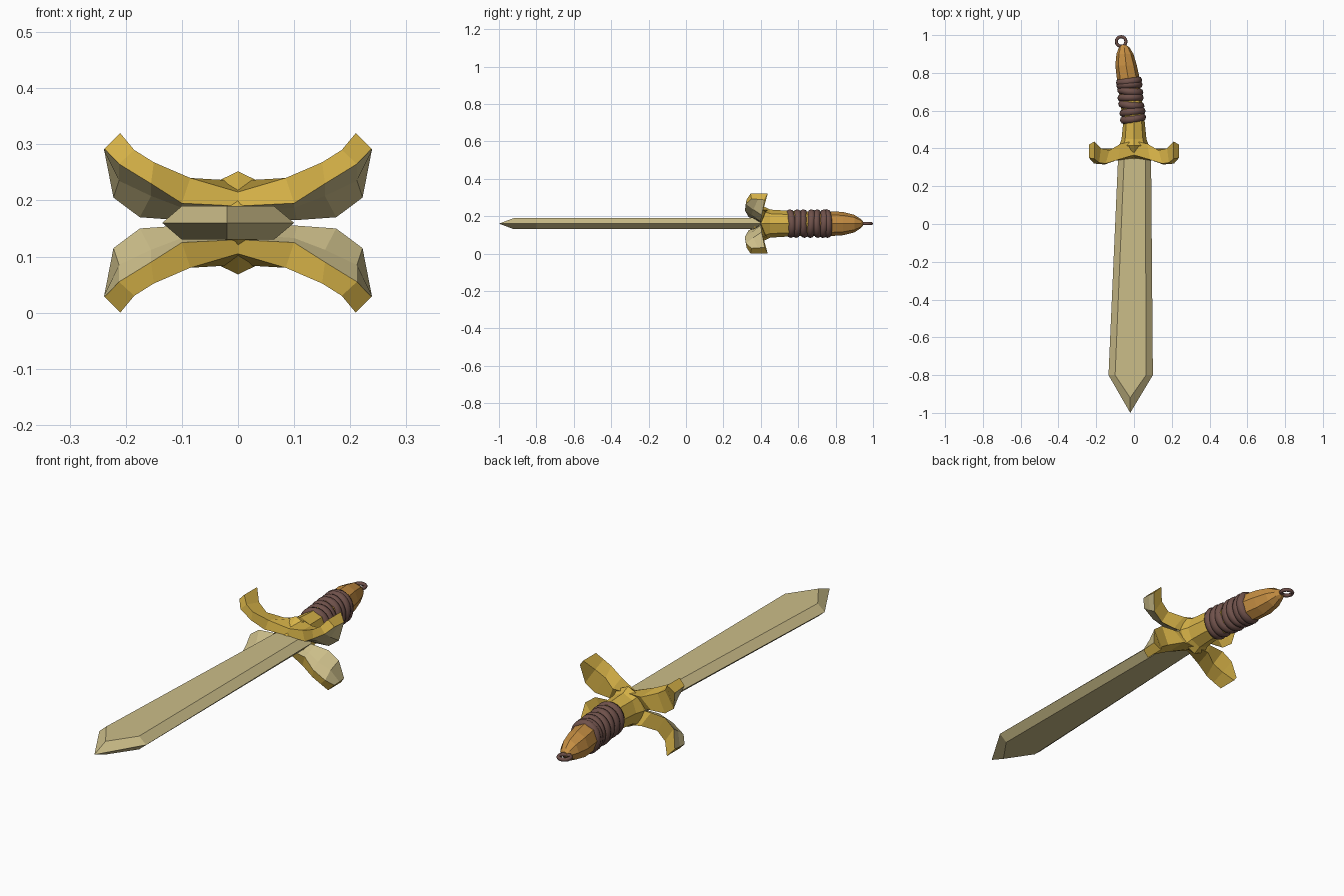
import bpy, bmesh, math
from mathutils import Vector, Matrix

if "Cube" in bpy.data.objects:
    bpy.data.objects.remove(bpy.data.objects["Cube"])

ZC = 0.16  # height of the sword's middle plane


def material(name, rgb):
    m = bpy.data.materials.new(name)
    m.diffuse_color = (*rgb, 1)
    m.use_nodes = True
    m.node_tree.nodes["Principled BSDF"].inputs["Base Color"].default_value = m.diffuse_color
    return m


gold = material("gold", (0.68, 0.45, 0.065))
steel = material("pale steel", (0.60, 0.51, 0.25))
orange = material("orange wood", (0.56, 0.27, 0.055))
brown = material("brown leather", (0.16, 0.083, 0.07))


def loft(name, rings, mats, pick=lambda i, j: 0, closed=False, smooth=False):
    """Skin a list of point rings; pick(ring, strip) gives the material slot."""
    bm = bmesh.new()
    vs = [[bm.verts.new(p) for p in r] for r in rings]
    n, m = len(rings[0]), len(rings)
    for i in range(m if closed else m - 1):
        for j in range(n):
            k, i2 = (j + 1) % n, (i + 1) % m
            f = bm.faces.new((vs[i][j], vs[i][k], vs[i2][k], vs[i2][j]))
            f.material_index = pick(i, j)
            f.smooth = smooth
    if not closed:
        bm.faces.new(vs[0])
        bm.faces.new(vs[-1]).material_index = pick(m - 2, 0)
    bmesh.ops.remove_doubles(bm, verts=bm.verts, dist=1e-5)
    bmesh.ops.recalc_face_normals(bm, faces=bm.faces)
    me = bpy.data.meshes.new(name)
    bm.to_mesh(me)
    bm.free()
    for mat in mats:
        me.materials.append(mat)
    ob = bpy.data.objects.new(name, me)
    ob.location.z = ZC
    bpy.context.collection.objects.link(ob)
    return ob


# Blade: bevelled bar with a pointed tip
def blade_ring(y, a, b, c, d, h=0.03, y_in=None):
    yi = y if y_in is None else y_in
    return [(a, y, 0), (b, yi, h), (c, yi, h), (d, y, 0), (c, yi, -h), (b, yi, -h)]


loft("blade", [blade_ring(0.40, -0.082, -0.05, 0.06, 0.09),
               blade_ring(-0.80, -0.135, -0.10, 0.064, 0.10),
               blade_ring(-1.0, -0.02, -0.02, -0.02, -0.02, y_in=-0.92)], [steel])

# Guard: one curved horn, mirrored sideways and top to bottom
# each station: top front, lower front, inner middle, lower back, top back
horn = [
    [(0, .365, .215), (0, .35, .19), (0, .37, .18), (0, .41, .165), (0, .44, .235)],
    [(.085, .34, .24), (.10, .335, .195), (.10, .365, .187), (.105, .40, .165), (.07, .425, .225)],
    [(.15, .32, .268), (.155, .315, .23), (.155, .35, .208), (.175, .40, .17), (.13, .39, .245)],
    [(.185, .325, .29), (.212, .32, .265), (.212, .36, .235), (.222, .405, .205), (.175, .40, .275)],
    [(.21, .345, .32), (.238, .35, .292), (.239, .385, .29), (.238, .42, .287), (.21, .437, .32)],
]
guard = loft("guard", [[(x, y, z - ZC) for x, y, z in r] for r in horn], [gold, steel],
             lambda i, j: 1 if j in (1, 2) else 0)
mir = guard.modifiers.new("mirror", 'MIRROR')
mir.use_axis = (True, False, True)
mir.use_mirror_merge = False

# Grip: eight-sided bent handle, gold near the guard and orange at the pommel
stations = [(.345, 0, .08, .03), (.415, 0, .078, .092), (.45, 0, .066, .075),
            (.53, 0, .058, .070), (.65, -.015, .058, .066), (.78, -.032, .060, .066),
            (.84, -.042, .057, .062), (.90, -.048, .045, .047), (.935, -.052, .028, .024),
            (.947, -.055, .014, .012)]


def ellipse(y, cx, rx, rz, n=8):
    return [(cx + rx * math.sin(t), y, rz * math.cos(t))
            for t in (2 * math.pi * k / n for k in range(n))]


loft("grip", [ellipse(*s) for s in stations], [gold, orange],
     lambda i, j: 1 if i >= 4 else 0)


# Leather wrap and end ring: swept oval loops
def loop(name, centre, rx, rz, minor, rot, segs=28, sides=8):
    rings = []
    for k in range(segs):
        t = 2 * math.pi * k / segs
        out = Vector((math.cos(t), 0, math.sin(t)))
        mid = Vector((rx * out.x, 0, rz * out.z))
        ring = []
        for s in range(sides):
            a = 2 * math.pi * s / sides
            p = mid + out * minor * math.cos(a) + Vector((0, minor * math.sin(a), 0))
            ring.append(Vector(centre) + rot @ p)
        rings.append(ring)
    return loft(name, rings, [brown], closed=True, smooth=True)


# y, x centre, sideways tilt, lengthwise tilt of each strand
strands = [(.558, -.005, .16, .05), (.592, -.008, .12, -.06), (.630, -.014, -.10, .05),
           (.668, -.018, .02, -.05), (.703, -.020, -.12, .04), (.735, -.024, .06, -.05),
           (.755, -.026, .12, .03)]
for k, (y, cx, tz, tx) in enumerate(strands):
    rot = Matrix.Rotation(tz, 3, 'Z') @ Matrix.Rotation(tx, 3, 'X')
    loop(f"wrap_strand_{k + 1}", (cx, y, 0), .049, .056, .021, rot)

loop("end_ring", (-.068, .966, 0), .0255, .0255, .0085,
     Matrix.Rotation(math.pi / 2, 3, 'X'), 16, 6)
